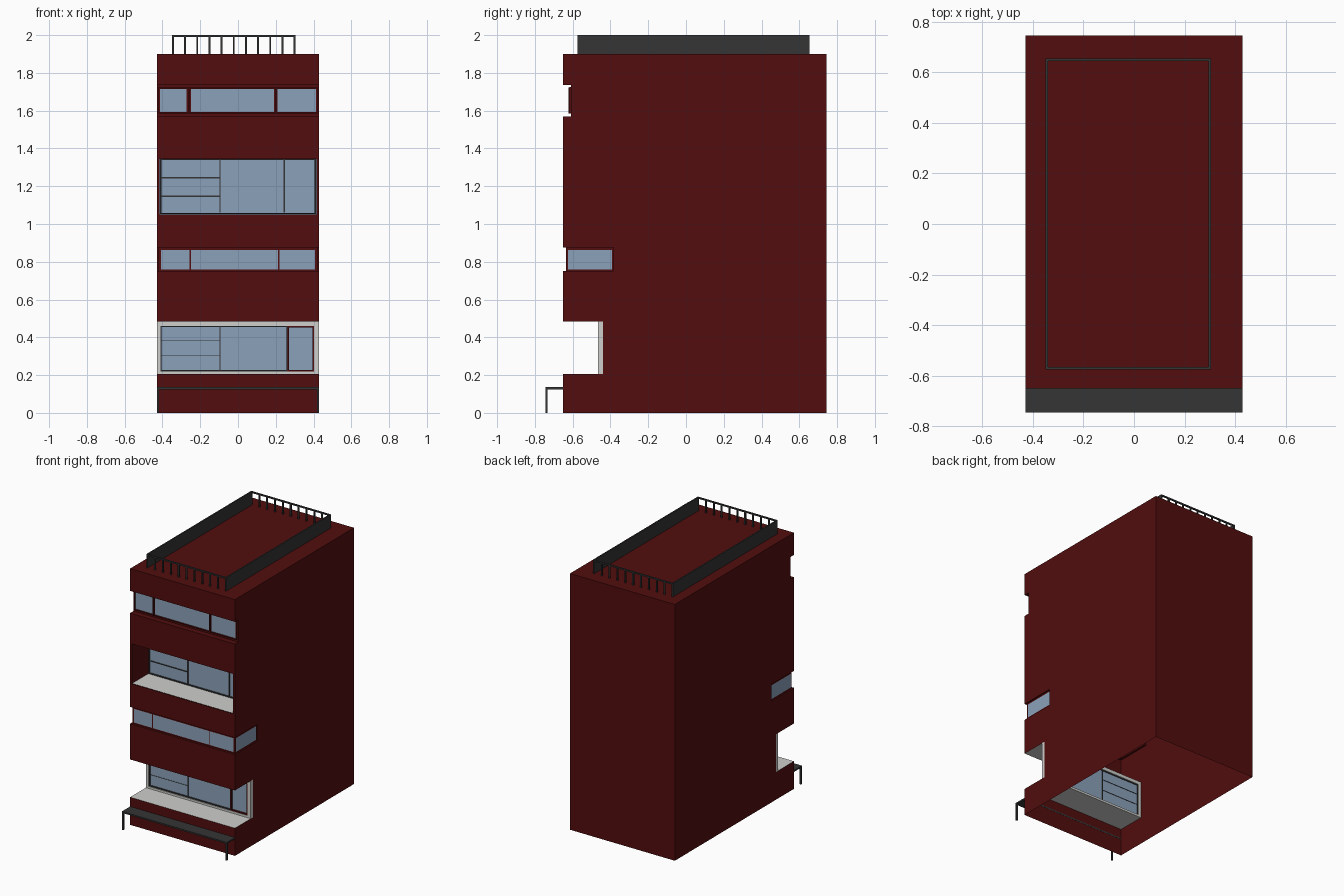
import bpy, bmesh

if "Cube" in bpy.data.objects:
    bpy.data.objects.remove(bpy.data.objects["Cube"])

def mat(name, c):
    m = bpy.data.materials.new(name)
    m.diffuse_color = (*c, 1)
    m.use_nodes = True
    m.node_tree.nodes["Principled BSDF"].inputs["Base Color"].default_value = m.diffuse_color
    return m

RED = mat("dark red wall", (0.085, 0.004, 0.004))
WHITE = mat("pale grey concrete", (0.62, 0.62, 0.61))
GLASS = mat("blue glass", (0.26, 0.36, 0.49))
DARK = mat("charcoal metal", (0.035, 0.035, 0.035))

def finish(name, bm, m):
    me = bpy.data.meshes.new(name)
    bm.to_mesh(me)
    bm.free()
    me.materials.append(m)
    ob = bpy.data.objects.new(name, me)
    bpy.context.collection.objects.link(ob)
    return ob

def faces(name, m, polys):
    bm = bmesh.new()
    for p in polys:
        bm.faces.new([bm.verts.new(v) for v in p])
    return finish(name, bm, m)

def boxes(name, m, items):
    """items: (x0, x1, y0, y1, z0, z1)"""
    bm = bmesh.new()
    for x0, x1, y0, y1, z0, z1 in items:
        g = bmesh.ops.create_cube(bm, size=1)
        for v in g["verts"]:
            v.co = ((x0 + x1) / 2 + v.co.x * (x1 - x0),
                    (y0 + y1) / 2 + v.co.y * (y1 - y0),
                    (z0 + z1) / 2 + v.co.z * (z1 - z0))
    return finish(name, bm, m)

def front(x0, x1, y, z0, z1):          # faces -y
    return [(x0, y, z0), (x1, y, z0), (x1, y, z1), (x0, y, z1)]

def level(x0, x1, y0, y1, z, up=True):  # horizontal
    q = [(x0, y0, z), (x1, y0, z), (x1, y1, z), (x0, y1, z)]
    return q if up else q[::-1]

def side(x, y0, y1, z0, z1, right=True):  # faces +x or -x
    q = [(x, y0, z0), (x, y1, z0), (x, y1, z1), (x, y0, z1)]
    return q if right else q[::-1]

def outline(x0, x1, z0, z1, y0, y1, t):
    return [(x0, x1, y0, y1, z0, z0 + t), (x0, x1, y0, y1, z1 - t, z1),
            (x0, x0 + t, y0, y1, z0 + t, z1 - t), (x1 - t, x1, y0, y1, z0 + t, z1 - t)]

W, F, B, H = 0.43, -0.65, 0.745, 1.9

# side walls with terrace and window notches (the shell is open below)
prof = [(F, 0), (B, 0), (B, H), (F, H), (F, 1.735), (-.61, 1.735), (-.61, 1.57), (F, 1.57),
        (F, .875), (-.385, .875), (-.385, .75), (F, .75),
        (F, .485), (-.44, .485), (-.44, .205), (F, .205)]
faces("side_walls", RED, [[(W, y, z) for y, z in prof],
                          [(-W, y, z) for y, z in prof[::-1]]])

# back wall, roof, front wall bands
faces("back_wall_and_roof", RED, [front(-W, W, B, 0, H)[::-1], level(-W, W, F, B, H)])
faces("front_wall", RED, [
    front(-W, W, F, 0, .205), front(-W, W, F, .485, .75), front(-W, W, F, .875, 1.05),
    front(-W, -.415, F, 1.05, 1.345), front(.415, W, F, 1.05, 1.345),
    front(-W, W, F, 1.345, 1.57), front(-W, W, F, 1.735, H)])

# ground terrace: floor, ceiling, pale frame, glazing
faces("lower_terrace", WHITE, [level(-W, W, F, -.44, .205), level(-W, W, F, -.44, .485, False)])
boxes("lower_frame", WHITE, [(-W, W, -.465, -.44, .205, .22), (-W, W, -.465, -.44, .46, .485),
                             (-W, -.41, -.465, -.44, .22, .46), (.402, W, -.465, -.44, .22, .46)])
faces("lower_glass", GLASS, [front(-.41, .402, -.45, .22, .46)])
boxes("door_frame", RED, outline(.263, .402, .22, .46, -.462, -.446, .008))
boxes("lower_mullions", DARK, outline(-.41, .263, .22, .46, -.46, -.446, .006)
      + [(-.097, -.093, -.453, -.447, .226, .454)]
      + [(-.404, -.097, -.452, -.447, z - .0015, z + .0015) for z in (.303, .385)])

# corner strip window on the second level
faces("corner_window_wall", RED,
      [front(-.42, .42, -.635, .75, .875),
       level(-W, W, F, -.63, .75), level(-W, W, F, -.63, .875, False)]
      + [side(s * .42, -.635, -.385, .75, .875, s > 0) for s in (1, -1)]
      + [level(min(s * .415, s * W), max(s * .415, s * W), -.63, -.385, z, z < .8)
         for s in (1, -1) for z in (.75, .875)]
      + [front(min(s * .42, s * W), max(s * .42, s * W), -.385, .75, .875) for s in (1, -1)])
panes = [(-.408, -.257), (-.249, .211), (.219, .408)]
faces("corner_window_glass", GLASS,
      [front(a, b, -.638, .76, .862) for a, b in panes]
      + [side(s * .423, -.625, -.392, .76, .862, s > 0) for s in (1, -1)])

# upper balcony recess
R = .415
faces("balcony_walls", RED, [side(-R, F, -.45, 1.05, 1.345), side(R, F, -.45, 1.05, 1.345, False)])
faces("balcony_floor", WHITE, [level(-R, R, F, -.45, 1.052), level(-R, R, F, -.45, 1.345, False)])
faces("balcony_glass", GLASS, [front(-R, R, -.45, 1.05, 1.345)])
boxes("balcony_mullions", DARK, outline(-.412, .412, 1.053, 1.344, -.46, -.446, .006)
      + [(x - .003, x + .003, -.456, -.446, 1.06, 1.338) for x in (-.095, .245)]
      + [(-.406, -.098, -.455, -.446, z - .003, z + .003) for z in (1.147, 1.245)])

# top strip window
faces("top_window_wall", RED, [front(-W, W, -.61, 1.57, 1.735),
                               level(-W, W, F, -.61, 1.57), level(-W, W, F, -.61, 1.735, False)])
top = [(-.412, -.272), (-.25, .19), (.21, .412)]
faces("top_window_glass", GLASS, [front(a, b, -.613, 1.592, 1.716) for a, b in top])
boxes("top_window_bars", RED, [(x - .004, x + .004, -.622, -.61, 1.585, 1.722) for x in (-.261, .2)]
      + outline(-.42, .42, 1.584, 1.724, -.618, -.61, .006))

# entrance canopy on two thin legs
boxes("canopy", DARK, [(-W, W, -.745, -.649, .125, .136)]
      + [(s * .4245 - .0055, s * .4245 + .0055, -.745, -.734, 0, .125) for s in (1, -1)])

# roof railing: solid long sides, posts and a top bar at the ends
x0, x1, y0, y1, t = -.35, .305, -.575, .655, .01
rail = [(x0, x0 + t, y0, y1, H, 2), (x1 - t, x1, y0, y1, H, 2)]
for y in (y0, y1 - t):
    rail.append((x0 + t, x1 - t, y, y + t, 1.99, 2))
    for i in range(1, 10):
        x = x0 + (x1 - x0 - t) * i / 10
        rail.append((x, x + t, y, y + t, H, 1.99))
boxes("roof_railing", DARK, rail)
